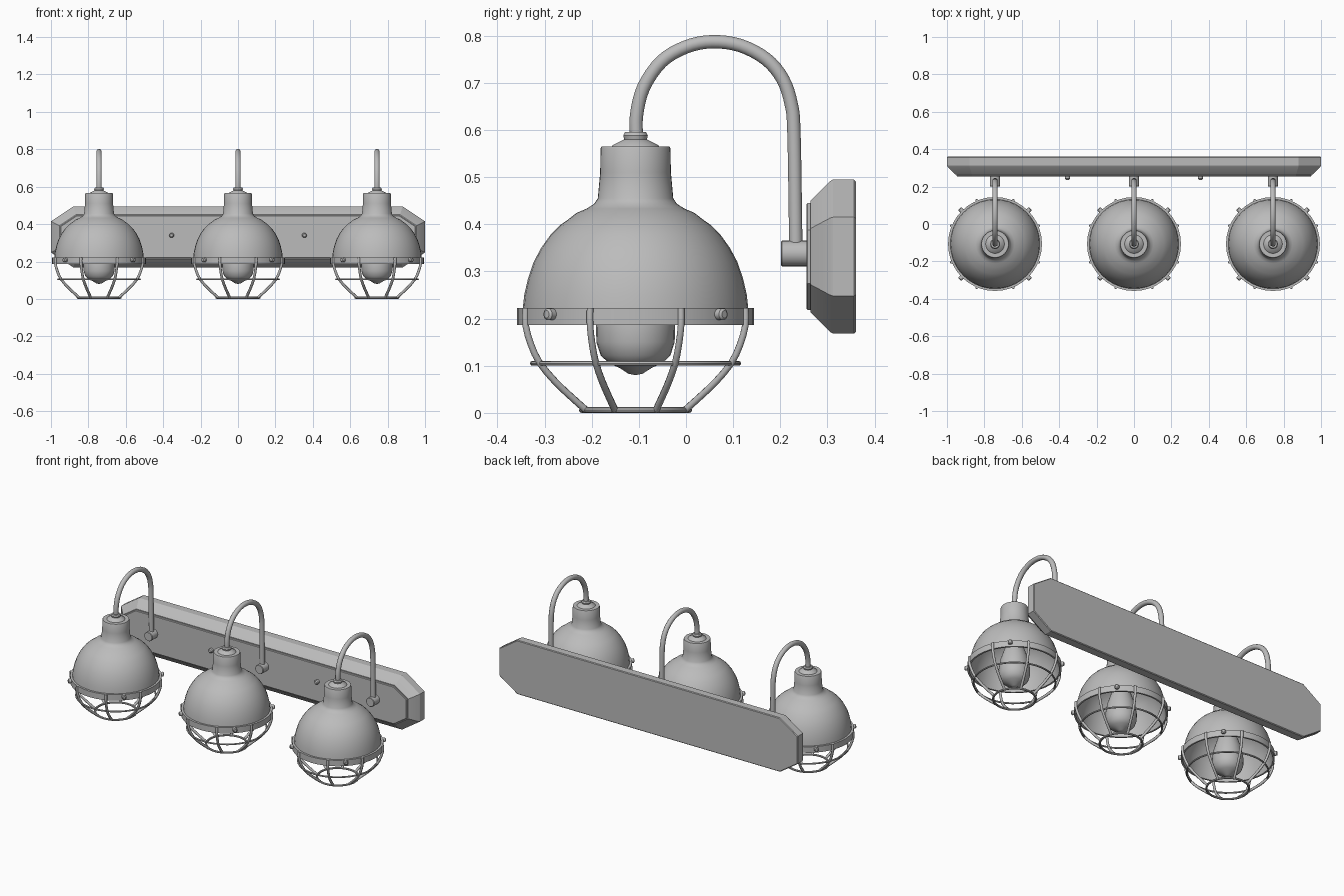
import bpy, math
from mathutils import Vector

if "Cube" in bpy.data.objects:
    bpy.data.objects.remove(bpy.data.objects["Cube"])

grey = bpy.data.materials.new("grey_metal")
grey.diffuse_color = (0.5, 0.5, 0.5, 1)
grey.use_nodes = True
grey.node_tree.nodes["Principled BSDF"].inputs["Base Color"].default_value = grey.diffuse_color
LY = -0.107          # lamp axis y
LAMPS = (-0.743, 0.0, 0.743)


def make(name, verts, faces, angle=35):
    me = bpy.data.meshes.new(name)
    me.from_pydata(verts, [], faces)
    me.materials.append(grey)
    ob = bpy.data.objects.new(name, me)
    bpy.context.collection.objects.link(ob)
    bpy.ops.object.select_all(action='DESELECT')
    ob.select_set(True)
    bpy.context.view_layer.objects.active = ob
    bpy.ops.object.mode_set(mode='EDIT')
    bpy.ops.mesh.select_all(action='SELECT')
    bpy.ops.mesh.remove_doubles(threshold=0.00005)
    bpy.ops.mesh.normals_make_consistent(inside=False)
    bpy.ops.object.mode_set(mode='OBJECT')
    bpy.ops.object.shade_smooth_by_angle(angle=math.radians(angle))
    return ob


def lathe(name, prof, origin, axis=(0, 0, 1), n=40, closed=False):
    """Revolve (radius, height) points about an axis."""
    q = Vector((0, 0, 1)).rotation_difference(Vector(axis).normalized())
    o = Vector(origin)
    verts = [o + q @ Vector((r * math.cos(2 * math.pi * i / n), r * math.sin(2 * math.pi * i / n), h))
             for r, h in prof for i in range(n)]
    m = len(prof)
    faces = [(a * n + i, a * n + (i + 1) % n, (a + 1) % m * n + (i + 1) % n, (a + 1) % m * n + i)
             for a in range(m if closed else m - 1) for i in range(n)]
    return make(name, verts, faces)


def tube(name, pts, r, smooth=4, n=10, side=None):
    """Sweep a round section along a Catmull-Rom path."""
    p = [Vector(v) for v in pts]
    p = [2 * p[0] - p[1]] + p + [2 * p[-1] - p[-2]]
    path = []
    for a, b, c, d in zip(p, p[1:], p[2:], p[3:]):
        for k in range(smooth):
            t = k / smooth
            path.append(0.5 * (2 * b + (c - a) * t + (2 * a - 5 * b + 4 * c - d) * t * t
                               + (3 * b - a - 3 * c + d) * t ** 3))
    path.append(p[-2])
    side = Vector(side).normalized()
    verts = []
    for i, v in enumerate(path):
        tan = (path[min(i + 1, len(path) - 1)] - path[max(i - 1, 0)]).normalized()
        up = tan.cross(side).normalized()
        for k in range(n):
            w = 2 * math.pi * k / n
            verts.append(v + r * (math.cos(w) * side + math.sin(w) * up))
    faces = [(a * n + i, a * n + (i + 1) % n, (a + 1) * n + (i + 1) % n, (a + 1) * n + i)
             for a in range(len(path) - 1) for i in range(n)]
    faces += [tuple(range(n)), tuple(range(len(verts) - n, len(verts)))]
    return make(name, verts, faces, 50)


def ring(name, x, R, z, r):
    prof = [(R + r * math.cos(k * math.pi / 4), z + r * math.sin(k * math.pi / 4)) for k in range(8)]
    return lathe(name, prof, (x, LY, 0), closed=True)


# Backplate: stacked octagon outlines (inset, y)
def octagon(d, y):
    W, H, zc = 1 - d, 0.1635 - d, 0.3315
    cx, cz = 0.88 - 0.303 * d, 0.0835 - 0.535 * d
    q = [(W, -cz), (W, cz), (cx, H), (-cx, H), (-W, cz), (-W, -cz), (-cx, -H), (cx, -H)]
    return [(a, y, zc + b) for a, b in q]


def plate(name, levels):
    verts = [v for d, y in levels for v in octagon(d, y)]
    m = len(levels)
    faces = [(a * 8 + i, a * 8 + (i + 1) % 8, (a + 1) * 8 + (i + 1) % 8, (a + 1) * 8 + i)
             for a in range(m - 1) for i in range(8)]
    faces += [tuple(range(8)), tuple(range(m * 8 - 8, m * 8))]
    make(name, verts, faces, 20)


plate("backplate", [(0.004, 0.36), (0, 0.356), (0, 0.312), (0.004, 0.305), (0.045, 0.264)])
plate("front_panel", [(0.05, 0.27), (0.05, 0.258), (0.053, 0.255)])

# Small fixing knobs on the plate
for x in (-0.355, 0.355):
    lathe("plate_knob", [(0, 0), (0.013, 0), (0.013, 0.016), (0.008, 0.022), (0, 0.023)],
          (x, 0.258, 0.34), (0, -1, 0), 16)

# Shade outline: outside down to the rim, then back up inside
shade = [(0, 0.596), (0.022, 0.596), (0.026, 0.588), (0.024, 0.58), (0.048, 0.568), (0.05, 0.565),
         (0.072, 0.565), (0.074, 0.561), (0.075, 0.51), (0.08, 0.455), (0.088, 0.443), (0.104, 0.433),
         (0.125, 0.424), (0.143, 0.41), (0.16, 0.398), (0.18, 0.378), (0.2, 0.35), (0.216, 0.32),
         (0.228, 0.285), (0.236, 0.25), (0.239, 0.222), (0.251, 0.222), (0.251, 0.186), (0.241, 0.186),
         (0.232, 0.222), (0.222, 0.275), (0.195, 0.34), (0.155, 0.39), (0.1, 0.42), (0, 0.43)]
bulb = [(0, 0.08), (0.015, 0.083), (0.035, 0.096), (0.055, 0.104), (0.074, 0.122), (0.083, 0.15),
        (0.084, 0.19), (0.075, 0.245), (0.057, 0.3), (0.043, 0.34), (0.04, 0.43)]
rib = [(0.252, 0.222), (0.252, 0.185), (0.24, 0.145), (0.22, 0.106), (0.185, 0.067),
       (0.15, 0.036), (0.115, 0.007)]

for x in LAMPS:
    lathe("shade", shade, (x, LY, 0))
    lathe("bulb", bulb, (x, LY, 0), n=28)
    # Gooseneck arm and wall boss
    arm = [(-0.105, 0.58), (-0.105, 0.63), (-0.09, 0.69), (-0.052, 0.745), (0, 0.776), (0.055, 0.787),
           (0.115, 0.779), (0.17, 0.75), (0.205, 0.708), (0.223, 0.655), (0.229, 0.59), (0.233, 0.345)]
    tube("arm", [(x, y, z) for y, z in arm], 0.0145, n=14, side=(1, 0, 0))
    lathe("arm_boss", [(0, 0), (0.0275, 0), (0.0275, 0.054), (0.025, 0.057), (0, 0.057)],
          (x, 0.258, 0.338), (0, -1, 0), 20)
    # Wire guard
    ring("guard_middle_ring", x, 0.219, 0.105, 0.005)
    ring("guard_bottom_ring", x, 0.114, 0.006, 0.006)
    for k in range(8):
        a = math.radians(22.5 + 45 * k)
        c, s = math.cos(a), math.sin(a)
        tube("guard_rib", [(x + r * c, LY + r * s, z) for r, z in rib], 0.0075, 2, 8, (-s, c, 0))
    # Rim screws
    for k in range(4):
        a = math.radians(45 + 90 * k)
        c, s = math.cos(a), math.sin(a)
        lathe("rim_screw", [(0, 0), (0.013, 0), (0.013, 0.018), (0.008, 0.022), (0, 0.022)],
              (x + 0.245 * c, LY + 0.245 * s, 0.209), (c, s, 0), 12)
